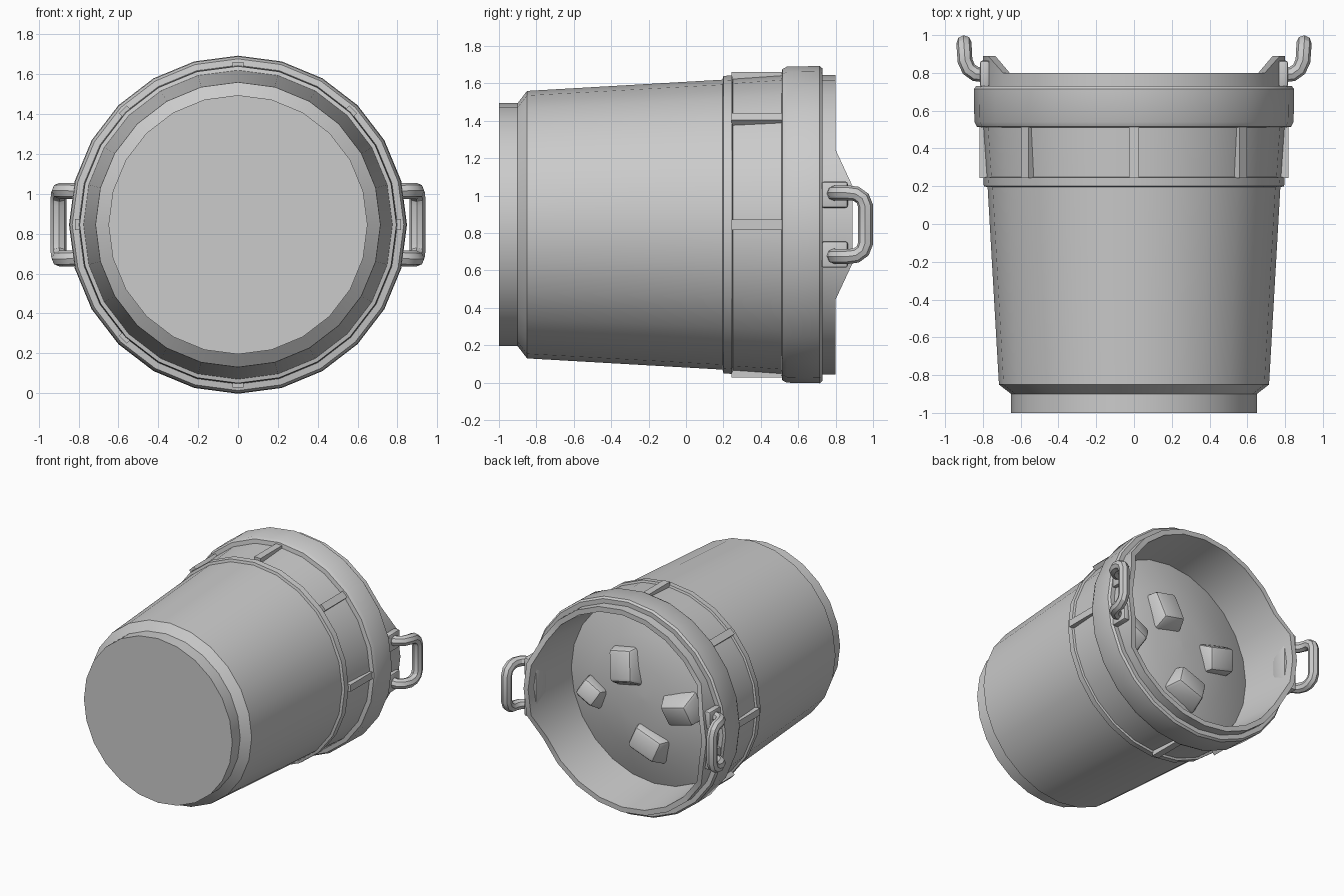
import bpy, bmesh, math
from mathutils import Vector, Matrix

if "Cube" in bpy.data.objects:
    bpy.data.objects.remove(bpy.data.objects["Cube"])

SIDES = 24
AXIS_Z = 0.845

grey = bpy.data.materials.new("plain grey")
grey.use_nodes = True
colour = (0.6, 0.6, 0.6, 1)
grey.diffuse_color = colour
grey.node_tree.nodes["Principled BSDF"].inputs["Base Color"].default_value = colour
made = []


def finish(name, bm):
    """Turn a bmesh into a named grey object."""
    bmesh.ops.recalc_face_normals(bm, faces=bm.faces)
    mesh = bpy.data.meshes.new(name)
    bm.to_mesh(mesh)
    bm.free()
    mesh.materials.append(grey)
    obj = bpy.data.objects.new(name, mesh)
    bpy.context.collection.objects.link(obj)
    made.append(obj)
    return obj


def polar(r, angle, y):
    return Vector((r * math.cos(angle), y, AXIS_Z + r * math.sin(angle)))


def lathe(name, profile, raise_rim=False):
    """Spin (radius, y) points about the bucket axis; ends are capped."""
    bm = bmesh.new()
    loops = []
    for r, y in profile:
        loop = []
        for k in range(SIDES):
            near_ear = min(k % 12, 12 - k % 12) <= 1
            lift = 0.09 if raise_rim and y > 0.78 and near_ear else 0
            loop.append(bm.verts.new(polar(r, math.tau * k / SIDES, y + lift)))
        loops.append(loop)
    for a, b in zip(loops, loops[1:]):
        for k in range(SIDES):
            n = (k + 1) % SIDES
            bm.faces.new((a[k], a[n], b[n], b[k]))
    bm.faces.new(loops[0])
    bm.faces.new(loops[-1])
    return finish(name, bm)


def block(name, centre, size, rotation=None, taper=1.0, bevel=0.0):
    """Box whose +y end can be narrowed."""
    bm = bmesh.new()
    bmesh.ops.create_cube(bm, size=1)
    for v in bm.verts:
        s = taper if v.co.y > 0 else 1
        v.co = Vector((v.co.x * size[0] * s, v.co.y * size[1], v.co.z * size[2] * s))
    if bevel:
        bmesh.ops.bevel(bm, geom=bm.edges[:], offset=bevel, segments=2,
                        profile=0.5, affect='EDGES')
    bm.transform(Matrix.Translation(centre) @ (rotation or Matrix()))
    return finish(name, bm)


# Bucket shell: foot, tapered wall, raised ring, wide band, lip and inside wall
lathe("bucket_shell", [
    (0.65, -1.0), (0.65, -0.90), (0.715, -0.85), (0.775, 0.195),
    (0.795, 0.20), (0.798, 0.245), (0.782, 0.25), (0.80, 0.51),
    (0.832, 0.515), (0.845, 0.54), (0.848, 0.715), (0.835, 0.73),
    (0.80, 0.73), (0.80, 0.80), (0.76, 0.80), (0.725, 0.38)], raise_rim=True)

# Mounded contents
lathe("contents", [(0.74, 0.36), (0.725, 0.40), (0.48, 0.49), (0.24, 0.53), (0.02, 0.54)])

# Lumps lying on the contents: x, z from axis, width, height, tilts in degrees
lumps = [(0.155, 0.22, 0.26, 0.32, 12, 14), (0.45, -0.07, 0.22, 0.19, -28, 20),
         (-0.33, -0.01, 0.30, 0.24, 15, -18), (-0.05, -0.34, 0.32, 0.23, -20, 10)]
for i, (x, z, w, h, spin, tilt) in enumerate(lumps, 1):
    rot = Matrix.Rotation(math.radians(spin), 4, 'Y') @ Matrix.Rotation(math.radians(tilt), 4, 'X')
    block(f"lump_{i}", (x, 0.53, AXIS_Z + z), (w, 0.16, h), rot, 0.72, 0.025)

# Short ribs between the ring and the wide band
for i in range(7):
    angle = math.radians(45 * i)
    rot = Matrix.Rotation(-angle, 4, 'Y')
    block(f"rib_{i + 1}", polar(0.792, angle, 0.38), (0.05, 0.275, 0.055), rot)


def handle(name, side):
    """Rounded D-shaped tube handle."""
    half = [(0.79, 0.79, 0.165), (0.84, 0.795, 0.17), (0.875, 0.82, 0.17), (0.895, 0.865, 0.17),
            (0.897, 0.91, 0.165), (0.90, 0.945, 0.14), (0.90, 0.96, 0.10)]
    path = half + [(x, y, -z) for x, y, z in reversed(half)]
    curve = bpy.data.curves.new(name, 'CURVE')
    curve.dimensions = '3D'
    curve.bevel_depth = 0.04
    curve.bevel_resolution = 2
    curve.use_fill_caps = True
    spline = curve.splines.new('POLY')
    spline.points.add(len(path) - 1)
    for p, (x, y, z) in zip(spline.points, path):
        p.co = (side * x, y, AXIS_Z + z, 1)
    temp = bpy.data.objects.new(name + "_path", curve)
    bpy.context.collection.objects.link(temp)
    bpy.context.view_layer.update()
    bm = bmesh.new()
    bm.from_mesh(temp.evaluated_get(bpy.context.evaluated_depsgraph_get()).to_mesh())
    bpy.data.objects.remove(temp)
    finish(name, bm)


# Handles, their mounting lugs and the plates inside the ears
for side, label in ((1, "left"), (-1, "right")):
    handle(f"{label}_handle", side)
    block(f"{label}_inner_plate", (side * 0.757, 0.76, AXIS_Z), (0.04, 0.13, 0.36), bevel=0.01)
    for end, place in ((1, "upper"), (-1, "lower")):
        block(f"{label}_{place}_lug", (side * 0.79, 0.795, AXIS_Z + end * 0.16),
              (0.05, 0.14, 0.14), bevel=0.012)

# Smooth shading with crisp edges
bpy.ops.object.select_all(action='DESELECT')
for obj in made:
    obj.select_set(True)
bpy.context.view_layer.objects.active = made[0]
bpy.ops.object.shade_smooth_by_angle(angle=math.radians(30))
